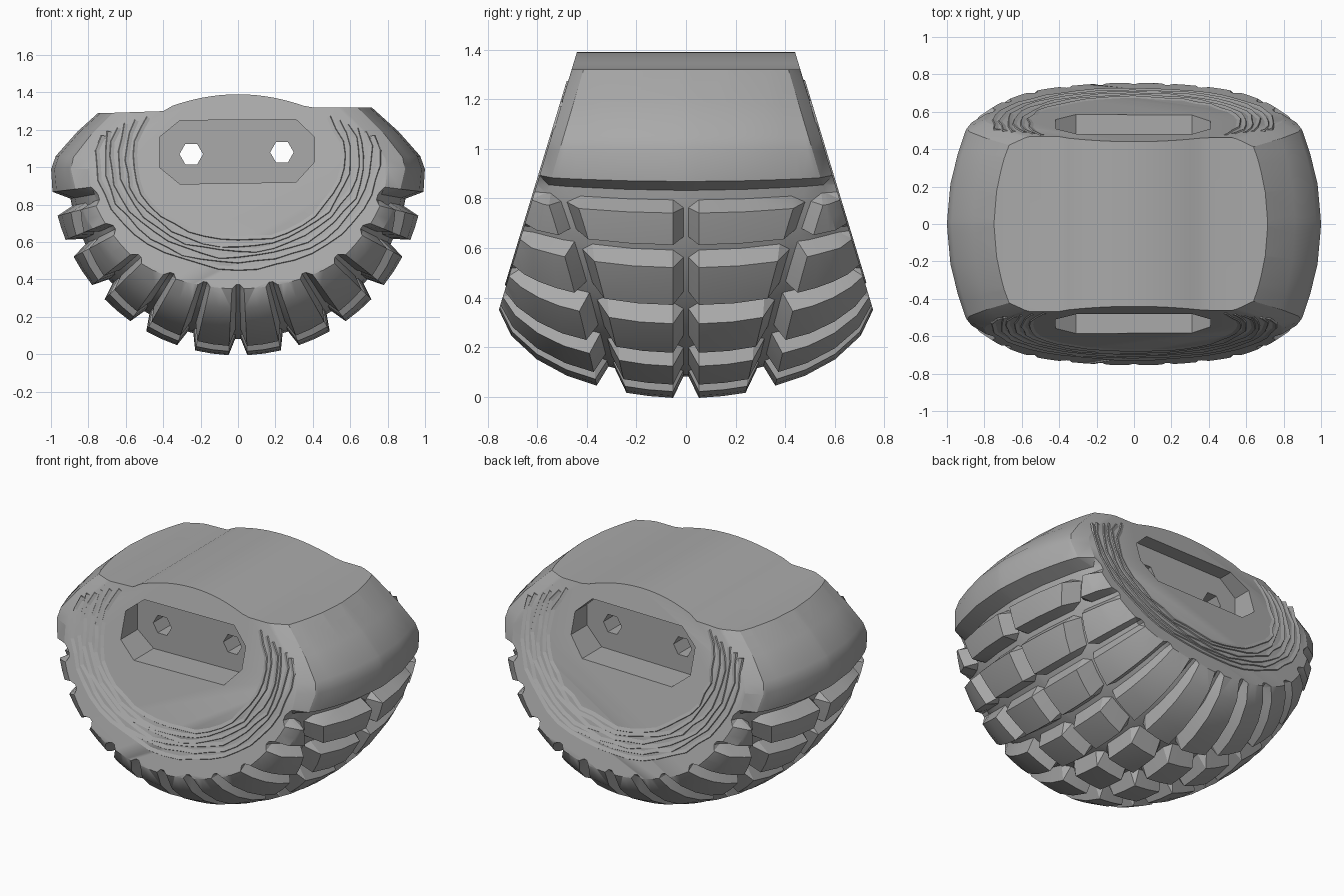
import bpy, bmesh, math, random

random.seed(4)
if "Cube" in bpy.data.objects:
    bpy.data.objects.remove(bpy.data.objects["Cube"])

rubber = bpy.data.materials.new("grey rubber")
rubber.use_nodes = True
GREY = (0.4, 0.4, 0.4, 1)
rubber.diffuse_color = GREY
rubber.node_tree.nodes["Principled BSDF"].inputs["Base Color"].default_value = GREY

CZ = 0.99           # height of the barrel axis
PITCH = 16.2        # degrees between tread rows
DEPTH = 0.09        # tread depth
PROFILE = [(0, 1), (.2, .985), (.35, .95), (.5, .9), (.62, .83),
           (.71, .74), (.755, .64), (.79, .52)]


def make_object(name, verts, faces):
    mesh = bpy.data.meshes.new(name)
    mesh.from_pydata(verts, [], faces)
    bm = bmesh.new()
    bm.from_mesh(mesh)
    bmesh.ops.recalc_face_normals(bm, faces=bm.faces)
    bm.to_mesh(mesh)
    bm.free()
    mesh.materials.append(rubber)
    obj = bpy.data.objects.new(name, mesh)
    bpy.context.collection.objects.link(obj)
    return obj


def end_y(z):
    """Half length of the body at a height: the ends lean inwards."""
    return 0.44 + (1.39 - z) * 0.303


def prism(name, outline, y_front, y_back):
    """Closed prism along y; each end is a function of height."""
    n = len(outline)
    verts = [(x, y_front(z), z) for x, z in outline]
    verts += [(x, y_back(z), z) for x, z in outline]
    faces = [(i, (i + 1) % n, (i + 1) % n + n, i + n) for i in range(n)]
    faces += [tuple(range(n)), tuple(range(n, 2 * n))]
    return make_object(name, verts, faces)


def carve(obj, cutter, operation):
    mod = obj.modifiers.new(operation.title(), "BOOLEAN")
    mod.object, mod.operation, mod.solver = cutter, operation, "EXACT"
    bpy.ops.object.select_all(action="DESELECT")
    bpy.context.view_layer.objects.active = obj
    obj.select_set(True)
    bpy.ops.object.modifier_apply(modifier=mod.name)
    bpy.data.objects.remove(cutter)


def radius(y):
    y = abs(y)
    for (a, ra), (b, rb) in zip(PROFILE, PROFILE[1:]):
        if y <= b:
            return ra + (rb - ra) * (y - a) / (b - a)
    return PROFILE[-1][1]


# Barrel outline: tread rows below, chamfered shoulders above
def on_circle(deg, raised):
    a = math.radians(deg)
    return (math.sin(a), -math.cos(a), raised, deg)


half_rows = []
for k in range(5):
    c = PITCH * (k + 0.5)
    low, high = c - 5.2, (c + 5.2 if k < 4 else 75.5)
    half_rows += [(low - 2, False), (low, True), ((low + high) / 2, True),
                  (high, True), (high + 2, False)]
half_rows += [(80, False), (83, True)]
outline = [on_circle(-d, r) for d, r in reversed(half_rows)]
outline += [on_circle(d, r) for d, r in half_rows]
shoulder = [(1, 0), (.975, .07), (.86, .2), (.71, .335), (.48, .54)]
outline += [(x, z, True, 90) for x, z in shoulder]
outline += [(-x, z, True, 90) for x, z in reversed(shoulder)]


# Lengthwise stations (y, raised, groove strength): a middle groove and two
# side grooves bending with the angle, all fading out at the leaning ends
def stations(deg, oz):
    end = 0.7
    for _ in range(40):
        end = (end + end_y(CZ + oz * radius(end))) / 2
    end = min(end, .77)
    g = min(0.3 + 0.2 * (deg / 77) ** 2, end - .13)
    start, rim = g + .06, end - .05
    half = [(.01, False, 1), (.052, True, 1), (.5 * g, True, 1), (g - .06, True, 1),
            (g - .012, False, 1), (g + .012, False, 1), (start, True, 1)]
    half += [(start + (rim - start) * t, True, 1) for t in (.35, .7, 1)]
    half += [(end, True, .3), (.79, True, 0)]
    return [(-y, r, s) for y, r, s in reversed(half)] + half, rim


verts, n = [], len(outline)
for ox, oz, row_raised, deg in outline:
    ring, rim = stations(deg, oz)
    roll = 1.3 * max(0, (abs(deg) - 40) / 50)      # rounded rim at the flanks
    for y, raised, strength in ring:
        r = radius(y) - roll * max(0, abs(y) - rim)
        if abs(deg) < 82 and not (raised and row_raised):
            r -= DEPTH * strength
        verts.append((ox * r, y, CZ + oz * r))
m = len(verts) // n
faces = [(i * m + j, i * m + j + 1, (i + 1) % n * m + j + 1, (i + 1) % n * m + j)
         for i in range(n) for j in range(m - 1)]
faces += [tuple(i * m for i in range(n)), tuple(i * m + m - 1 for i in range(n))]
body = make_object("treaded_body", verts, faces)
bm = bmesh.new()
bm.from_mesh(body.data)
bmesh.ops.triangulate(bm, faces=bm.faces)
bm.to_mesh(body.data)
bm.free()

# Trim to the leaning ends and the gently domed top
dome = [(x * .05, 1.31 + .08 * (1 - (x / 8) ** 2)) for x in range(7, -8, -1)]
top = [(1.2, 1.32), (.4, 1.32)] + dome + [(-.4, 1.3), (-.7, 1.29), (-1.2, 1.29)]
envelope = prism("envelope", top + [(-1.2, -.1), (1.2, -.1)],
                 lambda z: -end_y(z), end_y)
carve(body, envelope, "INTERSECT")

# Eight-sided pocket in each end
pocket = [(-.42, 1.16), (-.31, 1.25), (.31, 1.255), (.41, 1.16),
          (.41, 1.03), (.31, .92), (-.31, .91), (-.42, 1.0)]
for side in (-1, 1):
    carve(body, prism("pocket_cutter", pocket, lambda z: side * .39,
                      lambda z: side * .9), "DIFFERENCE")

# Six-sided bolt holes right through
for cx, cz in ((-.25, 1.07), (.235, 1.08)):
    hexagon = [(cx + .063 * math.cos(i * math.pi / 3), cz + .063 * math.sin(i * math.pi / 3))
               for i in range(6)]
    carve(body, prism("hole_cutter", hexagon, lambda z: -.9, lambda z: .9), "DIFFERENCE")


# Rough concentric ridges on the end faces
def ridge(name, k, side):
    rx, rz, centre = .78 * k, .61 * k, 1.05
    z_top = 1.27 - .12 * (k - .7) / .3
    lift = math.asin(min(1, (z_top - centre) / rz))
    count, pts = 26, []
    for i in range(count + 1):
        a = math.pi - lift + (math.pi + 2 * lift) * i / count
        wobble = random.uniform(-.01, .01)
        for dr, out in ((-.02, -.004), (.012, .006), (.018, -.004)):
            x = (rx + dr + wobble) * math.cos(a)
            z = centre + (rz + dr + wobble) * math.sin(a)
            pts.append((x, side * (end_y(z) + out), z))
    quads = [(3 * i + j, 3 * i + (j + 1) % 3, 3 * i + 3 + (j + 1) % 3, 3 * i + 3 + j)
             for i in range(count) for j in range(3)]
    quads += [(0, 1, 2), (3 * count, 3 * count + 1, 3 * count + 2)]
    return make_object(name, pts, quads)


for side, label in ((-1, "front"), (1, "back")):
    for i in range(6):
        ridge(f"{label}_ridge_{i + 1}", .71 + .048 * i, side)

# Smooth shading with crisp tread edges
bpy.ops.object.select_all(action="DESELECT")
body.select_set(True)
bpy.context.view_layer.objects.active = body
bpy.ops.object.shade_smooth_by_angle(angle=math.radians(28))
